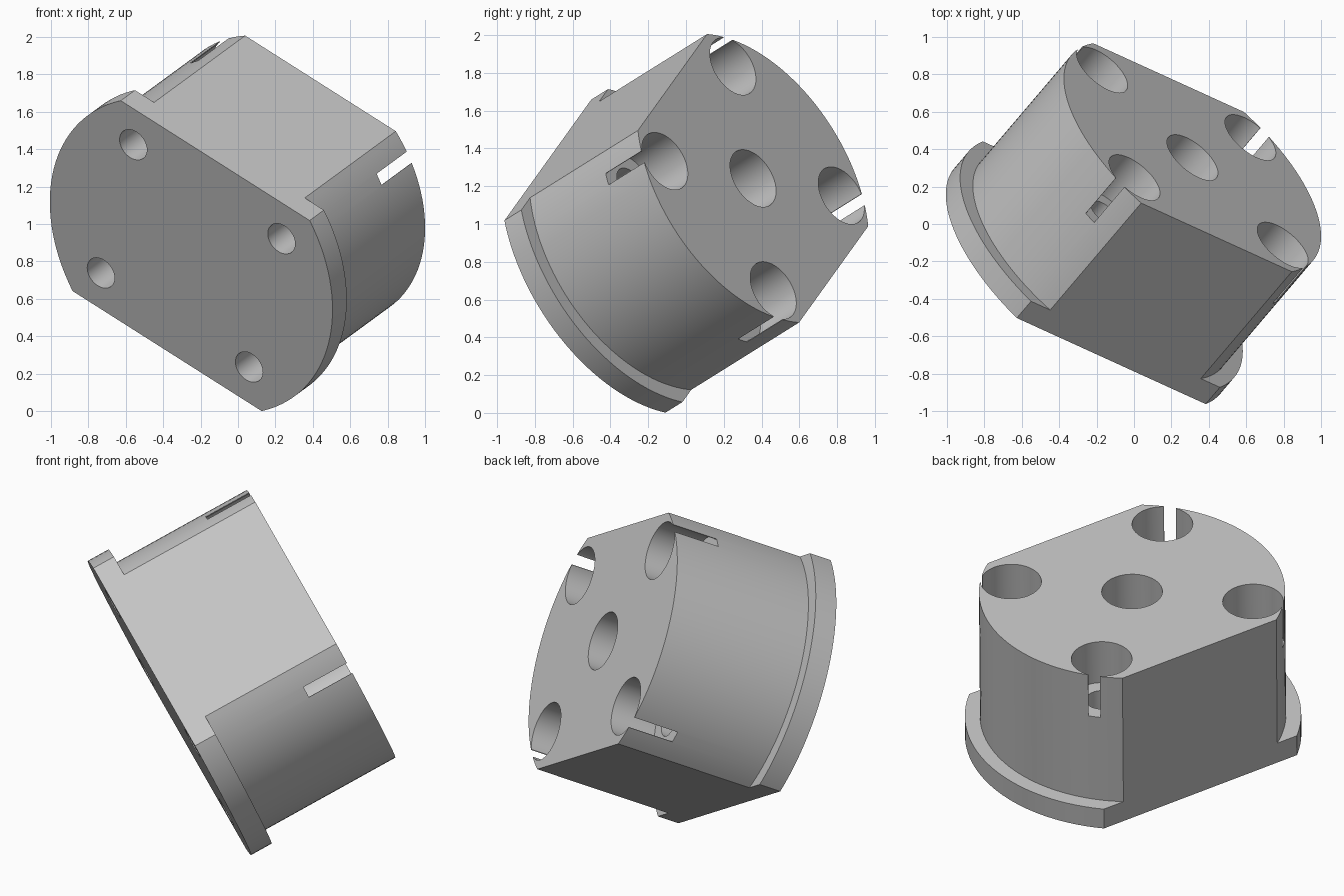
import bpy, bmesh, math
from mathutils import Matrix, Vector

cube = bpy.data.objects.get("Cube")
if cube:
    bpy.data.objects.remove(cube, do_unlink=True)

FLANGE_R, BODY_R, HALF_WIDTH = 0.931, 0.847, 0.676
FLANGE_T, HEIGHT = 0.13, 0.96
HOLE_X, HOLE_Y = 0.502, 0.455
BORE_R, BOLT_R, BORE_DEPTH, SLOT_W = 0.168, 0.09, 0.275, 0.068

grey = bpy.data.materials.new("light_grey")
grey.use_nodes = True
grey.diffuse_color = (0.55, 0.55, 0.55, 1)
grey.node_tree.nodes["Principled BSDF"].inputs["Base Color"].default_value = (0.55, 0.55, 0.55, 1)


def make_object(name, bm):
    bmesh.ops.recalc_face_normals(bm, faces=bm.faces)
    mesh = bpy.data.meshes.new(name)
    bm.to_mesh(mesh)
    bm.free()
    mesh.materials.append(grey)
    obj = bpy.data.objects.new(name, mesh)
    bpy.context.collection.objects.link(obj)
    return obj


def box(name, size, matrix):
    bm = bmesh.new()
    bmesh.ops.create_cube(bm, size=1, matrix=matrix @ Matrix.Diagonal((*size, 1)))
    return make_object(name, bm)


def cylinder(name, radius, x, y, z0, z1):
    bm = bmesh.new()
    bmesh.ops.create_cone(bm, cap_ends=True, segments=64, radius1=radius, radius2=radius,
                          depth=z1 - z0, matrix=Matrix.Translation((x, y, (z0 + z1) / 2)))
    return make_object(name, bm)


def cut(target, cutter):
    cutter.hide_render = True
    mod = target.modifiers.new("cut", 'BOOLEAN')
    mod.operation, mod.solver, mod.object = 'DIFFERENCE', 'EXACT', cutter
    bpy.context.view_layer.objects.active = target
    bpy.ops.object.modifier_apply(modifier=mod.name)
    bpy.data.objects.remove(cutter, do_unlink=True)


# Stepped round blank: flange rim, then narrower body
bm = bmesh.new()
rings = []
for radius, z in ((FLANGE_R, 0), (FLANGE_R, FLANGE_T), (BODY_R, FLANGE_T), (BODY_R, HEIGHT)):
    rings.append([bm.verts.new((radius * math.cos(a), radius * math.sin(a), z))
                  for a in (math.tau * i / 128 for i in range(128))])
for low, high in zip(rings, rings[1:]):
    for i in range(128):
        j = (i + 1) % 128
        bm.faces.new((low[i], low[j], high[j], high[i]))
bm.faces.new(rings[0])
bm.faces.new(rings[-1])
housing = make_object("flanged_housing", bm)

# Two parallel flats
for side in (-1, 1):
    cut(housing, box("flat_cutter", (4, 1, 4), Matrix.Translation((0, side * (HALF_WIDTH + 0.5), 0))))

# Blind centre bore
floor = HEIGHT - BORE_DEPTH
cut(housing, cylinder("centre_cutter", BORE_R, 0, 0, floor, HEIGHT + 0.1))

# Corner counterbores, bolt holes and radial slots
for sx in (-1, 1):
    for sy in (-1, 1):
        x, y = sx * HOLE_X, sy * HOLE_Y
        cut(housing, cylinder("bore_cutter", BORE_R, x, y, floor, HEIGHT + 0.1))
        cut(housing, cylinder("bolt_cutter", BOLT_R, x, y, -0.1, floor + 0.05))
        reach = Vector((x, y)).length + 0.2
        turn = Matrix.Rotation(math.atan2(y, x), 4, 'Z')
        place = turn @ Matrix.Translation((reach, 0, floor + 0.25))
        cut(housing, box("slot_cutter", (0.4, SLOT_W, 0.5), place))

# Tilt the whole part into its resting pose
along = Vector((0.788, -0.359, -0.5)).normalized()
axis = Vector((0.5855, 0.6875, 0.429))
axis = (axis - along * axis.dot(along)).normalized()
across = axis.cross(along)
pose = Matrix((along, across, axis)).transposed().to_4x4()
housing.data.transform(Matrix.Translation((-0.25, -0.305, 0.83)) @ pose)

bpy.ops.object.select_all(action='DESELECT')
housing.select_set(True)
bpy.context.view_layer.objects.active = housing
bpy.ops.object.shade_smooth_by_angle(angle=math.radians(30))
